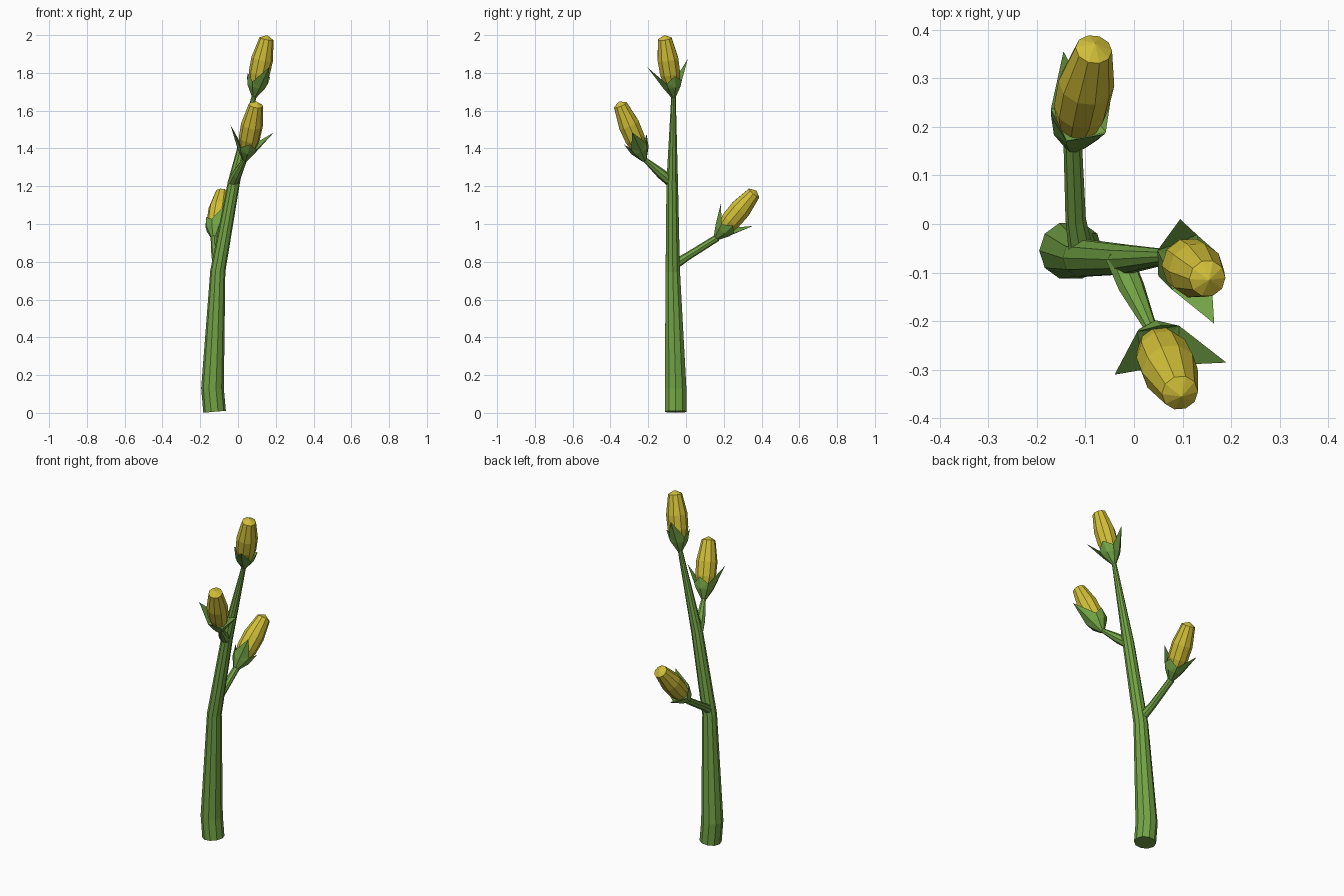
import bpy, bmesh, math
from mathutils import Vector

cube = bpy.data.objects.get("Cube")
if cube:
    bpy.data.objects.remove(cube, do_unlink=True)


def material(name, color):
    m = bpy.data.materials.new(name)
    m.use_nodes = True
    m.diffuse_color = color
    m.node_tree.nodes["Principled BSDF"].inputs["Base Color"].default_value = color
    return m


GREEN = material("leaf green", (0.17, 0.37, 0.06, 1))
YELLOW = material("bud yellow", (0.64, 0.52, 0.04, 1))


def frame(axis, ref):
    """Two unit vectors across the axis, the first one nearest to ref."""
    u = (ref - axis * ref.dot(axis)).normalized()
    return u, axis.cross(u)


def bridge(bm, rings):
    for a, b in zip(rings, rings[1:]):
        n = len(a)
        for i in range(n):
            bm.faces.new((a[i], a[(i + 1) % n], b[(i + 1) % n], b[i]))


def finish(bm, name, mat):
    bmesh.ops.recalc_face_normals(bm, faces=bm.faces)
    mesh = bpy.data.meshes.new(name)
    bm.to_mesh(mesh)
    bm.free()
    mesh.materials.append(mat)
    obj = bpy.data.objects.new(name, mesh)
    bpy.context.scene.collection.objects.link(obj)
    return obj


def tube(name, mat, path, sides, tip=None):
    """Loft round rings along (point, radius) pairs; tip closes it in a cone."""
    pts = [Vector(p) for p, r in path]
    bm = bmesh.new()
    rings = []
    for k, (p, r) in enumerate(path):
        axis = (pts[min(k + 1, len(pts) - 1)] - pts[max(k - 1, 0)]).normalized()
        u, v = frame(axis, Vector((1, 0, 0)))
        angles = [math.tau * i / sides for i in range(sides)]
        rings.append([bm.verts.new(pts[k] + r * (u * math.cos(a) + v * math.sin(a)))
                      for a in angles])
    bridge(bm, rings)
    bm.faces.new(rings[0])
    if tip:
        end = bm.verts.new(tip)
        for i in range(sides):
            bm.faces.new((rings[-1][i], rings[-1][(i + 1) % sides], end))
    else:
        bm.faces.new(rings[-1])
    return finish(bm, name, mat)


def calyx(name, base, axis, tips):
    """Eight-sided cup whose rim runs out into two opposite long sepals."""
    u, v = frame(axis, tips[0] - base)
    bm = bmesh.new()

    def spot(i, r, h):
        a = math.tau * i / 8
        return base + axis * h + r * (u * math.cos(a) + v * math.sin(a))

    foot = [bm.verts.new(spot(i, 0.012, 0)) for i in range(8)]
    belly = [bm.verts.new(spot(i, 0.05, 0.06)) for i in range(8)]
    rim, inner = [], []
    for i in range(8):
        if i % 4 == 0:
            p = tips[i // 4]
        elif i % 4 == 2:
            p = spot(i, 0.066, 0.125)
        else:
            p = spot(i, 0.062, 0.09)
        rim.append(bm.verts.new(p))
        inner.append(bm.verts.new(spot(i, 0.04, 0.085)))
    bridge(bm, [foot, belly, rim, inner])
    bm.faces.new(foot)
    bm.faces.new(inner)
    bmesh.ops.triangulate(bm, faces=[f for f in bm.faces if len(f.verts) == 4])
    return finish(bm, name, GREEN)


def flower(label, base, end, tips):
    base, end = Vector(base), Vector(end)
    length = (end - base).length
    axis = (end - base).normalized()
    calyx(label + "_calyx", base, axis, [Vector(t) for t in tips])
    profile = [(0.05, 0.036), (0.13, 0.056), (0.21, 0.058), (length - 0.02, 0.038)]
    tube(label + "_bud", YELLOW, [(base + axis * h, r) for h, r in profile], 10, end)


# Main stem and two side branches
tube("main_stem", GREEN, [
    ((-0.124, -0.055, 0.006), 0.06), ((-0.135, -0.055, 0.13), 0.06),
    ((-0.107, -0.07, 0.75), 0.04), ((-0.022, -0.073, 1.22), 0.032),
    ((0.088, -0.066, 1.69), 0.012)], 10)
tube("front_branch", GREEN, [
    ((-0.03, -0.07, 1.215), 0.028), ((-0.005, -0.13, 1.265), 0.027),
    ((0.038, -0.222, 1.345), 0.012)], 8)
tube("back_branch", GREEN, [
    ((-0.108, -0.06, 0.785), 0.026), ((-0.12, 0.01, 0.83), 0.021),
    ((-0.126, 0.165, 0.927), 0.019)], 8)

# Buds, each held in a calyx with two sepal tips
flower("top", (0.085, -0.065, 1.67), (0.155, -0.115, 2.0),
       [(0.165, -0.205, 1.83), (0.095, 0.01, 1.875)])
flower("front", (0.037, -0.22, 1.335), (0.098, -0.355, 1.648),
       [(-0.04, -0.31, 1.525), (0.19, -0.285, 1.485)])
flower("back", (-0.127, 0.155, 0.92), (-0.08, 0.372, 1.178),
       [(-0.145, 0.355, 0.99), (-0.06, 0.185, 1.11)])
